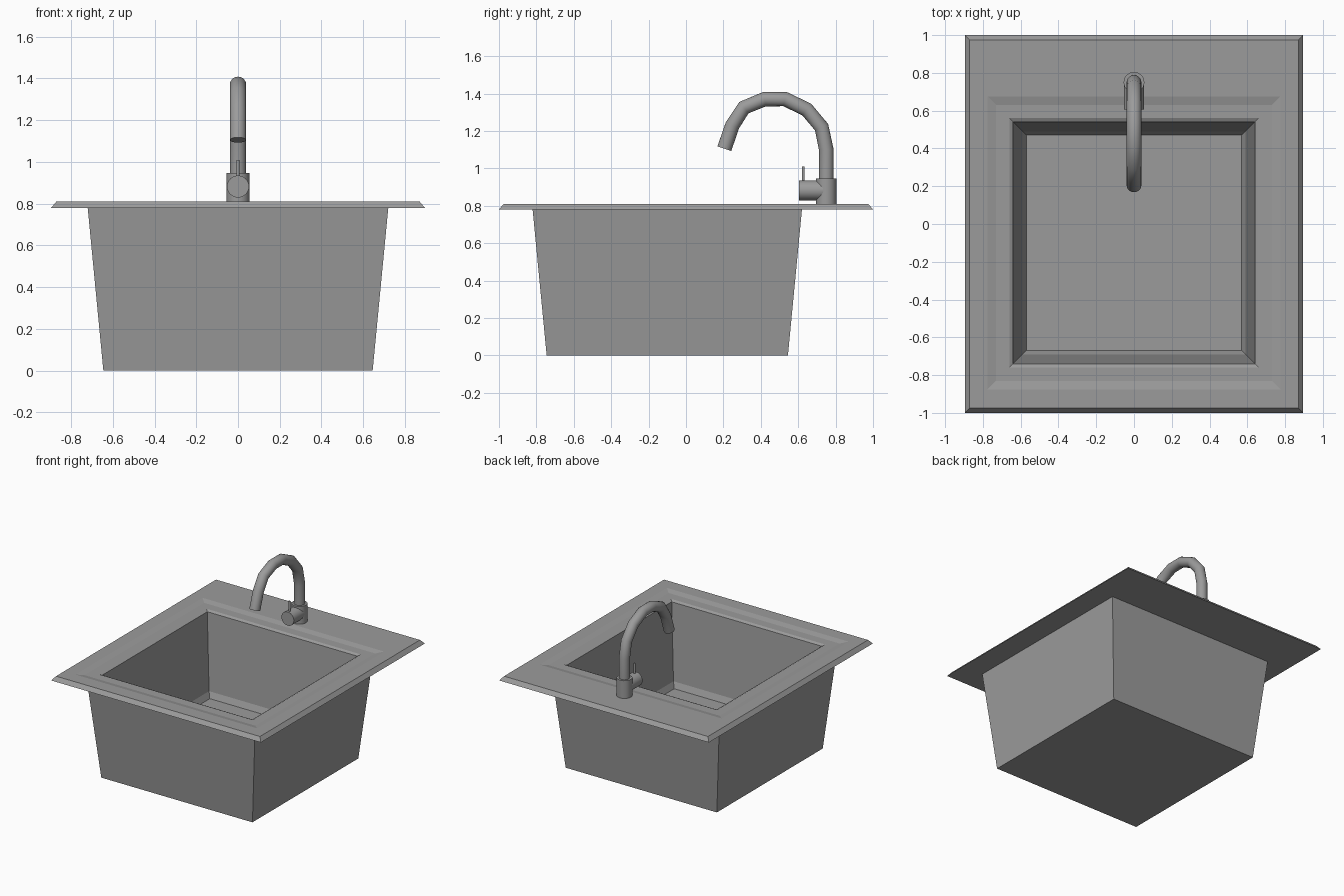
import bpy, bmesh, math
from mathutils import Vector

if "Cube" in bpy.data.objects:
    bpy.data.objects.remove(bpy.data.objects["Cube"], do_unlink=True)

steel = bpy.data.materials.new("brushed steel grey")
steel.use_nodes = True
GREY = (0.33, 0.33, 0.33, 1)
steel.diffuse_color = GREY
steel.node_tree.nodes["Principled BSDF"].inputs["Base Color"].default_value = GREY


def finish(name, bm, smooth=False):
    bmesh.ops.recalc_face_normals(bm, faces=bm.faces)
    mesh = bpy.data.meshes.new(name)
    bm.to_mesh(mesh)
    bm.free()
    mesh.materials.append(steel)
    obj = bpy.data.objects.new(name, mesh)
    bpy.context.collection.objects.link(obj)
    if smooth:
        bpy.ops.object.select_all(action="DESELECT")
        obj.select_set(True)
        bpy.context.view_layer.objects.active = obj
        bpy.ops.object.shade_smooth_by_angle(angle=math.radians(40))
    return obj


def skin(name, rings, smooth=False):
    """Closed solid through successive rings of points."""
    bm = bmesh.new()
    loops = [[bm.verts.new(p) for p in ring] for ring in rings]
    n = len(loops[0])
    for a, b in zip(loops, loops[1:]):
        for i in range(n):
            j = (i + 1) % n
            bm.faces.new((a[i], a[j], b[j], b[i]))
    bm.faces.new(loops[0])
    bm.faces.new(loops[-1])
    return finish(name, bm, smooth)


def rectangle(hx, hy, cy, z):
    return [(sx * hx, cy + sy * hy, z)
            for sx, sy in ((-1, -1), (1, -1), (1, 1), (-1, 1))]


def tube(name, path, radius, sides):
    """Round tube along a path in the x = 0 plane, mitred at each bend."""
    pts = [Vector((0, y, z)) for y, z in path]
    side = Vector((1, 0, 0))
    rings = []
    for i, p in enumerate(pts):
        direction = (pts[min(i + 1, len(pts) - 1)] - pts[max(i - 1, 0)]).normalized()
        up = direction.cross(side)
        rings.append([p + radius * (math.cos(t) * side + math.sin(t) * up)
                      for t in (2 * math.pi * k / sides for k in range(sides))])
    return skin(name, rings, True)


# Sink: tapered shell, bevelled rim, recessed deck, then the bowl inside
BOWL_Y = -0.1
shell = [(0.645, 0), (0.72, 0.78)]
deck = [(0.775, 0.81), (0.73, 0.80), (0.66, 0.80), (0.64, 0.79)]
bowl = [(0.59, 0.21), (0.57, 0.165)]
rings = [rectangle(h, h, BOWL_Y, z) for h, z in shell]
rings += [rectangle(0.895, 1, 0, 0.78), rectangle(0.87, 0.975, 0, 0.81)]
rings += [rectangle(h, h, BOWL_Y, z) for h, z in deck + bowl]
skin("sink_basin", rings)

# Faucet: base, gooseneck spout, side knob and thin lever
tube("faucet_base", [(0.75, 0.80), (0.75, 0.947)], 0.055, 24)
tube("faucet_spout", [(0.75, 0.94), (0.75, 1.1), (0.725, 1.22), (0.645, 1.315),
                      (0.53, 1.37), (0.42, 1.37), (0.31, 1.325),
                      (0.248, 1.23), (0.205, 1.105)], 0.039, 20)
tube("faucet_knob", [(0.605, 0.882), (0.74, 0.882)], 0.053, 24)
tube("faucet_lever", [(0.627, 0.90), (0.627, 1.01)], 0.008, 10)
